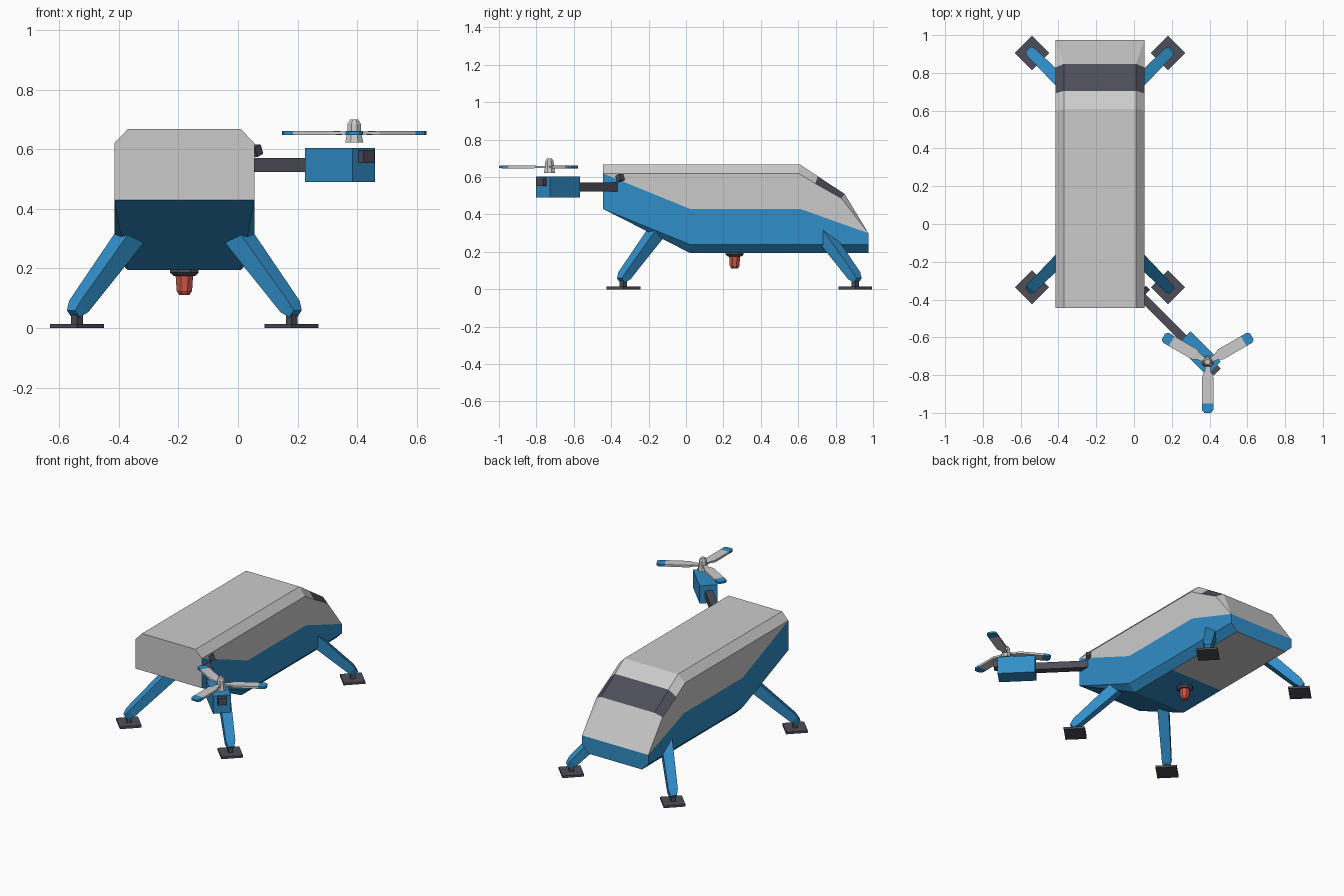
import bpy, bmesh, math
from mathutils import Vector, Matrix

if "Cube" in bpy.data.objects:
    bpy.data.objects.remove(bpy.data.objects["Cube"])


def material(name, rgb):
    m = bpy.data.materials.new(name)
    m.diffuse_color = (*rgb, 1)
    m.use_nodes = True
    m.node_tree.nodes["Principled BSDF"].inputs["Base Color"].default_value = m.diffuse_color
    return m


BLUE = material("blue", (0.03, 0.27, 0.58))
DARK = material("dark", (0.075, 0.075, 0.10))
RED = material("red", (0.62, 0.09, 0.06))
CX = -0.18  # body centre line


def finish(name, bm, mats=(None,)):
    bmesh.ops.remove_doubles(bm, verts=bm.verts, dist=1e-4)
    bmesh.ops.recalc_face_normals(bm, faces=bm.faces)
    me = bpy.data.meshes.new(name)
    bm.to_mesh(me)
    bm.free()
    for m in mats:
        me.materials.append(m)
    ob = bpy.data.objects.new(name, me)
    bpy.context.collection.objects.link(ob)
    return ob


def loft(name, rings, mats=(None,), pick=lambda ring, side: 0, caps=(0, 0)):
    """Skin a list of rings and close both ends."""
    bm = bmesh.new()
    vs = [[bm.verts.new(p) for p in r] for r in rings]
    n = len(rings[0])
    for i in range(len(vs) - 1):
        for j in range(n):
            k = (j + 1) % n
            f = bm.faces.new((vs[i][j], vs[i][k], vs[i + 1][k], vs[i + 1][j]))
            f.material_index = pick(i, j)
    for r, c in ((vs[0], caps[0]), (vs[-1], caps[1])):
        bm.faces.new(r).material_index = c
    return finish(name, bm, mats)


def box(name, centre, size, mat, turn=0.0, tilt=0.0):
    bm = bmesh.new()
    mx = (Matrix.Translation(centre) @ Matrix.Rotation(turn, 4, 'Z')
          @ Matrix.Rotation(tilt, 4, 'X') @ Matrix.Diagonal((*size, 1)))
    bmesh.ops.create_cube(bm, size=1, matrix=mx)
    return finish(name, bm, (mat,))


def turned(name, x, y, profile, mat, n=8):
    """Lathe-like solid from (radius, z) pairs."""
    rings = [[(x + r * math.cos(2 * math.pi * (i + .5) / n),
               y + r * math.sin(2 * math.pi * (i + .5) / n), z)
              for i in range(n)] for r, z in profile]
    return loft(name, rings, (mat,))


# Body: each station lists (y, z) of roof, shoulder, belt, sill and floor
stations = [
    [(-.445, .667), (-.445, .62), (-.445, .62), (-.445, .43), (-.445, .43)],
    [(.02, .667), (.02, .62), (.02, .43), (.02, .24), (.02, .195)],
    [(.37, .667), (.37, .62), (.37, .43), (.37, .24), (.37, .195)],
    [(.61, .667), (.60, .62), (.61, .43), (.61, .24), (.61, .195)],
    [(.705, .604), (.692, .565), (.705, .396), (.705, .24), (.705, .195)],
    [(.848, .51), (.83, .487), (.848, .345), (.848, .24), (.848, .195)],
    [(.975, .30), (.975, .30), (.975, .30), (.975, .24), (.975, .195)],
]
rings = []
for i, st in enumerate(stations):
    roof = .235 if i == 6 else .19
    floor = .235 if i == 0 else .19
    half = [(w, y, z) for w, (y, z) in zip((roof, .235, .235, .235, floor), st)]
    rings.append([(CX + w, y, z) for w, y, z in half]
                 + [(CX - w, y, z) for w, y, z in reversed(half)])


def body_colour(ring, side):
    if side in (0, 8, 9):               # roof and its chamfers
        return 2 if ring == 4 else 0    # windscreen band
    if side in (1, 7):                  # grey flank
        return 0
    if side == 4:                       # underside
        return 1 if ring < 2 else 0
    return 1


loft("body", rings, (None, BLUE, DARK), body_colour, (0, 1))

# Legs with ankles and square feet
for sx, sname in ((-1, "left"), (1, "right")):
    for sy, fy, ename in ((-1, -.335, "front"), (1, .905, "back")):
        name = f"{ename}_{sname}"
        fx = CX + sx * .36
        out = Vector((sx, sy, 0)).normalized()
        tan = Vector((-out.y, out.x, 0))
        foot, hip = Vector((fx, fy, .06)) + out * .005, Vector((fx, fy, .31)) - out * .255
        axis = (hip - foot).normalized()
        up = axis.cross(tan)
        sections = [(foot - axis * .018, .019, .016), (foot + axis * .018, .028, .026),
                    (hip, .034, .036)]
        loft(name + "_leg", [[c + tan * a * t + up * b * h
                              for a, b in ((-1, -1), (1, -1), (1, 1), (-1, 1))]
                             for c, t, h in sections], (BLUE,))
        box(name + "_ankle", (fx, fy, .034), (.028, .028, .05), DARK, math.pi / 4)
        box(name + "_foot", (fx, fy, .007), (.128, .128, .014), DARK, math.pi / 4)

# Belly lamp
turned("lamp_collar", CX, .26, [(.052, .2), (.052, .186), (.038, .174)], DARK)
turned("belly_lamp", CX, .26, [(.032, .18), (.028, .125), (.018, .11)], RED)

# Diagonal arm carrying the motor block
A = -math.pi / 4
box("arm", (.14, -.4825, .547), (.39, .046, .046), DARK, A)
box("motor_block", (.3425, -.685, .547), (.226, .106, .114), BLUE, A)
box("end_clip", (.431, -.774, .575), (.026, .052, .044), DARK, A)
box("hull_clip", (.06, -.352, .595), (.03, .03, .034), DARK, A, .4)

# Rotor hub
HX, HY = .39, -.73
turned("rotor_hub", HX, HY, [(.033, .622), (.026, .652), (.024, .685), (.014, .70)], None)

# Three blades with coloured tips: (distance, half width, half thickness)
outline = [(.012, .012, .005), (.05, .016, .005), (.08, .030, .007), (.22, .030, .007),
           (.255, .030, .007), (.27, .018, .006)]
for i in range(3):
    mx = Matrix.Translation((HX, HY, .654)) @ Matrix.Rotation(math.radians(30 + 120 * i), 4, 'Z')
    loft(f"rotor_blade_{i + 1}",
         [[mx @ Vector((r, a * w, b * t)) for a, b in ((-1, -1), (1, -1), (1, 1), (-1, 1))]
          for r, w, t in outline],
         (None, BLUE), lambda ring, side: int(ring >= 3), (0, 1))
